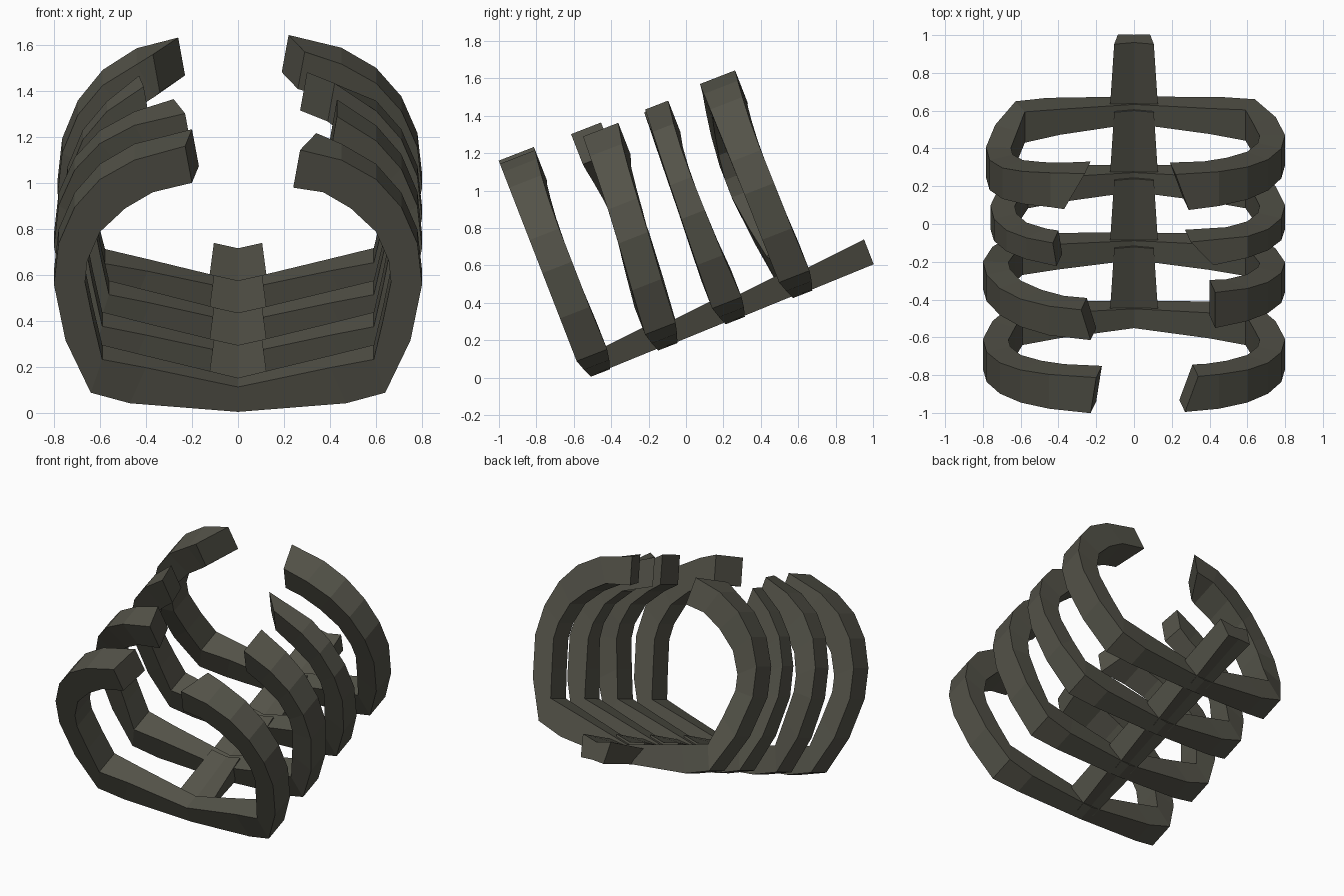
import bpy, bmesh, math
from mathutils import Vector

if "Cube" in bpy.data.objects:
    bpy.data.objects.remove(bpy.data.objects["Cube"])

bone = bpy.data.materials.new("dark olive grey")
bone.diffuse_color = (0.088, 0.086, 0.066, 1)
bone.use_nodes = True
bone.node_tree.nodes["Principled BSDF"].inputs["Base Color"].default_value = bone.diffuse_color

# tilted frame: u runs along the spine, v runs up the rib plane
TILT = math.radians(21.25)
C, S = math.cos(TILT), math.sin(TILT)
PITCH = 0.387


def place(x, u, v):
    return Vector((x, -0.5 + u * C - v * S, 0.008 + u * S + v * C))


def loft(name, sections):
    """Skin a row of equal-sized point loops and cap both ends."""
    bm = bmesh.new()
    rings = [[bm.verts.new(place(*p)) for p in s] for s in sections]
    n = len(rings[0])
    for a, b in zip(rings, rings[1:]):
        for i in range(n):
            j = (i + 1) % n
            bm.faces.new((a[i], a[j], b[j], b[i]))
    bm.faces.new(rings[0])
    bm.faces.new(rings[-1])
    bmesh.ops.recalc_face_normals(bm, faces=bm.faces)
    me = bpy.data.meshes.new(name)
    bm.to_mesh(me)
    bm.free()
    me.materials.append(bone)
    ob = bpy.data.objects.new(name, me)
    bpy.context.collection.objects.link(ob)
    return ob


# rib half outline: outer x, outer v, inner x, inner v, front u, back u
OUTLINE = [
    (0.47, 0.048, 0.40, 0.214, -0.03, 0.115),
    (0.64, 0.105, 0.59, 0.26, -0.05, 0.125),
    (0.75, 0.35, 0.63, 0.44, -0.05, 0.12),
    (0.80, 0.61, 0.665, 0.62, -0.05, 0.12),
    (0.78, 0.80, 0.655, 0.72, -0.05, 0.12),
    (0.71, 0.97, 0.60, 0.855, -0.05, 0.125),
    (0.60, 1.10, 0.49, 0.965, -0.05, 0.135),
    (0.45, 1.19, 0.37, 1.04, -0.05, 0.145),
]


def section(side, u0, ox, ov, ix, iv, uf, ub, oxb=None, ixb=None):
    oxb = ox if oxb is None else oxb
    ixb = ix if ixb is None else ixb
    return [(side * ox, u0 + uf, ov), (side * oxb, u0 + ub, ov),
            (side * ixb, u0 + ub, iv), (side * ix, u0 + uf, iv)]


def half_rib(side, u0, xscale, bulge, shift, narrow, end_front, end_back):
    """Sections from the spine out and up to the free tip."""
    out = []
    end = (end_front + end_back) / 2

    def slide(v):
        t = min(max(v / 1.22, 0), 1)
        return bulge * math.sin(math.pi * t ** 1.2) + shift * t * t, narrow * t

    for ox, ov, ix, iv, uf, ub in OUTLINE:
        if ov > 1.05 and ox < end + 0.12:
            continue
        d, k = slide(ov)
        out.append(section(side, u0 + d, ox * xscale, ov, ix * xscale, iv,
                           uf + k / 2, ub - k / 2))
    d, k = slide(1.25)
    out.append(section(side, u0 + d, end_front + 0.01, 1.25 - (end - 0.23) * 0.2,
                       end_front - 0.02, 1.08 - (end - 0.22) * 0.25,
                       -0.05 + k / 2, 0.152 - k / 2, end_back + 0.01, end_back - 0.02))
    return out


# per rib, left then right: x scale, mid bulge, tip shift, narrowing, tip x front, tip x back
RIBS = [
    ((1, 0, 0, 0, 0.22, 0.19), (1, 0, 0, 0, 0.26, 0.33)),
    ((1, 0.06, 0.01, 0.03, 0.22, 0.27), (1, 0.03, 0.08, 0, 0.42, 0.42)),
    ((0.95, 0, 0.01, 0.07, 0.40, 0.42), (1, 0, 0.02, 0.07, 0.41, 0.29)),
    ((0.98, -0.07, -0.01, 0, 0.36, 0.25), (1, 0, -0.01, 0, 0.28, 0.21)),
]
for i, (left, right) in enumerate(RIBS):
    u0 = i * PITCH
    middle = section(1, u0, 0, 0, 0, 0.116, -0.01, 0.10)
    loft(f"rib_{i + 1}", half_rib(-1, u0, *left)[::-1] + [middle] + half_rib(1, u0, *right))


# tapered spine segments, each running from one rib into the next
def spine_section(u, w, top, mid, wb, bottom):
    return [(-w, u, top), (0, u, mid), (w, u, top),
            (wb, u, bottom), (0, u, bottom + 0.005), (-wb, u, bottom)]


for i in range(4):
    u0 = i * PITCH
    loft(f"spine_segment_{i + 1}", [
        spine_section(u0 + 0.04, 0.13, 0.115, 0.10, 0.06, 0.005),
        spine_section(u0 + 0.457, 0.105, 0.155, 0.13, 0.085, 0.012)])
